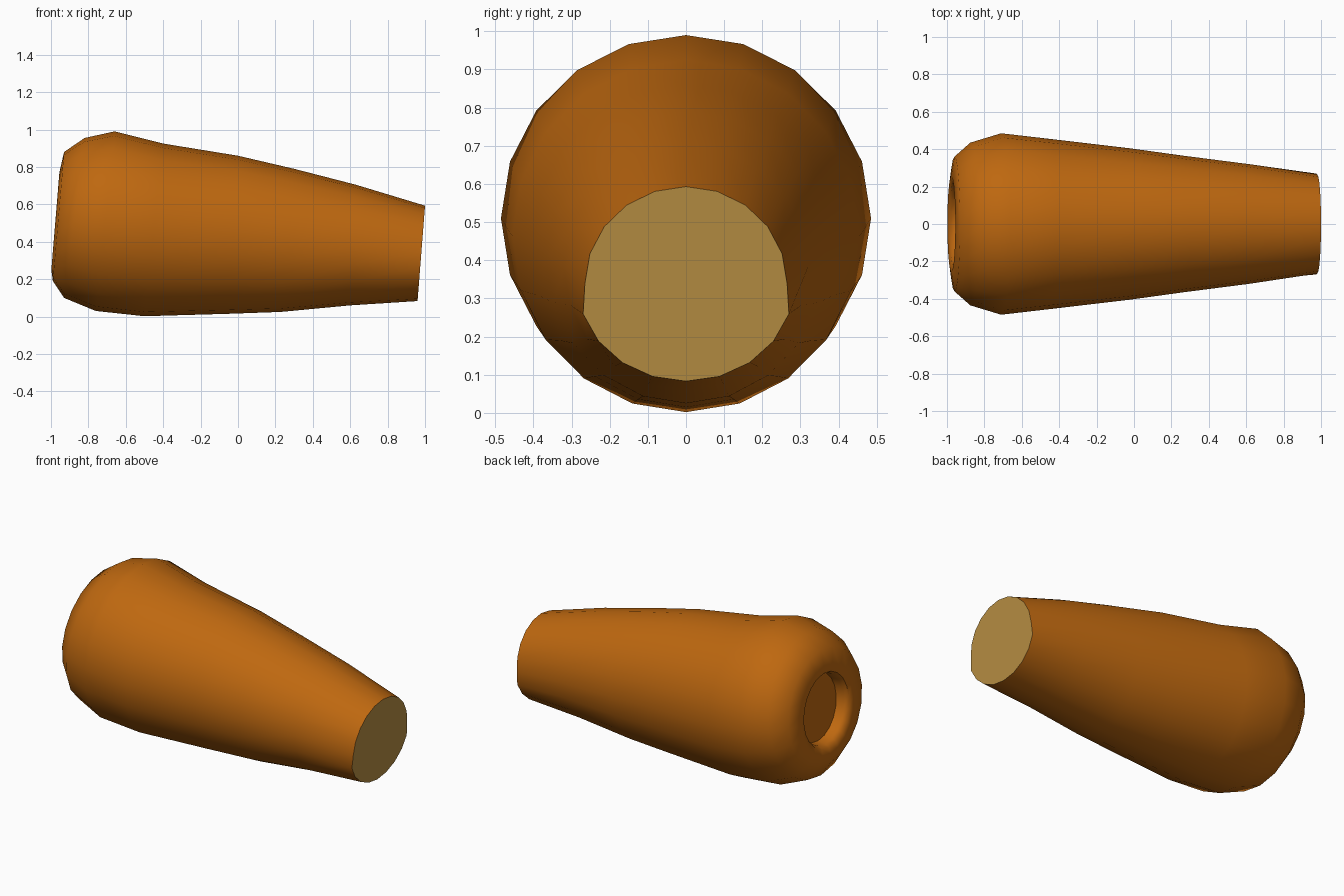
import bpy, bmesh, math
from mathutils import Vector

old = bpy.data.objects.get("Cube")
if old:
    bpy.data.objects.remove(old)

SIDES = 20


def material(name, colour):
    m = bpy.data.materials.new(name)
    m.use_nodes = True
    m.diffuse_color = (*colour, 1)
    m.node_tree.nodes["Principled BSDF"].inputs["Base Color"].default_value = (*colour, 1)
    return m


def ring(bm, top, bottom, half_width, flare=0.0):
    """Tilted oval between a top and a bottom point (x, z)."""
    a, b = Vector((top[0], 0, top[1])), Vector((bottom[0], 0, bottom[1]))
    mid, up = (a + b) / 2, (a - b) / 2
    verts = []
    for i in range(SIDES):
        t = math.tau * i / SIDES
        p = mid + up * math.cos(t)
        p.y = half_width * math.sin(t)
        if math.cos(t) < -0.2:
            p.y *= 1 + flare
        verts.append(bm.verts.new(p))
    return verts


def bridge(bm, a, b):
    for i in range(SIDES):
        j = (i + 1) % SIDES
        bm.faces.new((a[i], a[j], b[j], b[i]))


# Ring list: top (x, z), bottom (x, z), half width
socket_rings = [
    ((-0.88, 0.72), (-0.91, 0.31), 0.20),   # recess floor
    ((-0.925, 0.725), (-0.96, 0.305), 0.205),
    ((-0.95, 0.74), (-0.985, 0.29), 0.22),
    ((-0.955, 0.77), (-0.998, 0.25), 0.255),  # raised lip
]
shell_rings = [
    ((-0.93, 0.88), (-0.99, 0.19), 0.36),
    ((-0.82, 0.955), (-0.93, 0.10), 0.435),
    ((-0.66, 0.99), (-0.76, 0.03), 0.485),
    ((-0.40, 0.925), (-0.50, 0.002), 0.455),
    ((0.00, 0.86), (-0.05, 0.015), 0.405),
    ((0.30, 0.79), (0.23, 0.025), 0.365),
    ((0.63, 0.705), (0.60, 0.06), 0.32),
    ((1.00, 0.593), (0.96, 0.083), 0.265),
]

# Tapered body with a recessed wide end and a flat narrow end
bm = bmesh.new()
loops = [ring(bm, *r) for r in socket_rings + shell_rings[:-1]]
loops.append(ring(bm, *shell_rings[-1], flare=0.07))
for a, b in zip(loops, loops[1:]):
    bridge(bm, a, b)
bm.faces.new(loops[0])
cap = bm.faces.new(loops[-1])
cap.material_index = 1
bmesh.ops.recalc_face_normals(bm, faces=bm.faces)

mesh = bpy.data.meshes.new("tapered_body")
bm.to_mesh(mesh)
bm.free()
mesh.materials.append(material("warm orange brown", (0.515, 0.138, 0.005)))
mesh.materials.append(material("pale tan", (0.474, 0.27, 0.055)))

body = bpy.data.objects.new("tapered_body", mesh)
bpy.context.collection.objects.link(body)
bpy.ops.object.select_all(action="DESELECT")
body.select_set(True)
bpy.context.view_layer.objects.active = body
bpy.ops.object.shade_smooth_by_angle(angle=math.radians(45))
